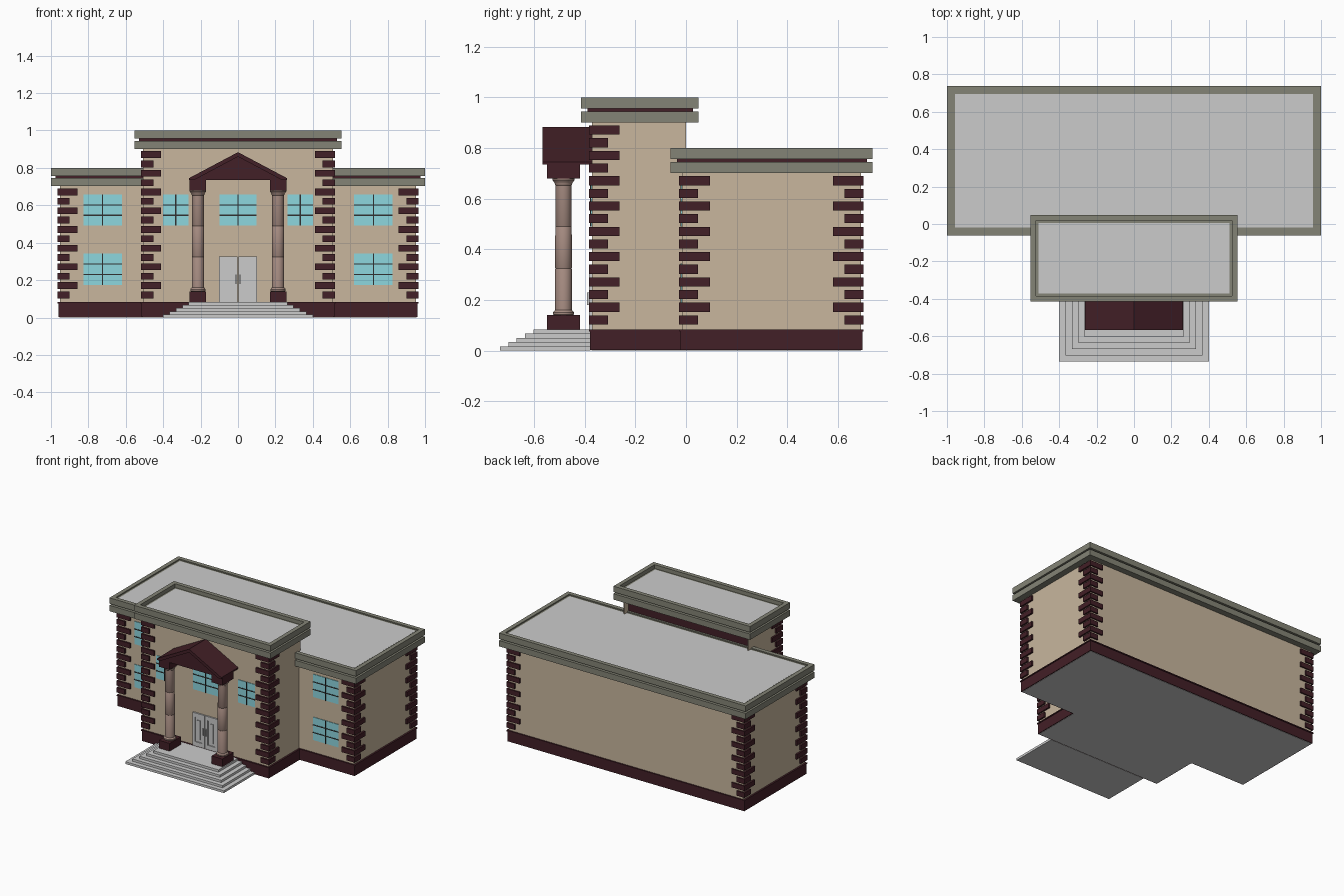
import bpy, bmesh, math

if "Cube" in bpy.data.objects:
    bpy.data.objects.remove(bpy.data.objects["Cube"])


def material(name, rgb):
    m = bpy.data.materials.new(name)
    m.diffuse_color = (*rgb, 1)
    m.use_nodes = True
    m.node_tree.nodes["Principled BSDF"].inputs["Base Color"].default_value = m.diffuse_color
    return m


TAN = material("tan_wall", (0.58, 0.47, 0.34))
RED = material("dark_red", (0.055, 0.014, 0.02))
STONE = material("cornice_stone", (0.23, 0.23, 0.18))
GLASS = material("window_glass", (0.27, 0.68, 0.74))
PINK = material("column_stone", (0.38, 0.26, 0.22))
DARK = material("mullion_dark", (0.03, 0.03, 0.03))


def finish(bm, name, mat):
    bmesh.ops.recalc_face_normals(bm, faces=bm.faces[:])
    me = bpy.data.meshes.new(name)
    bm.to_mesh(me)
    bm.free()
    ob = bpy.data.objects.new(name, me)
    bpy.context.collection.objects.link(ob)
    if mat:
        me.materials.append(mat)
    return ob


def add_box(bm, x0, x1, y0, y1, z0, z1):
    vs = bmesh.ops.create_cube(bm, size=1)["verts"]
    for v in vs:
        v.co = (x1 if v.co.x > 0 else x0, y1 if v.co.y > 0 else y0, z1 if v.co.z > 0 else z0)
    return vs


def boxes(name, mat, *dims):
    bm = bmesh.new()
    for d in dims:
        add_box(bm, *d)
    return finish(bm, name, mat)


def prism(name, mat, pts, y0, y1):
    bm = bmesh.new()
    f = bm.faces.new([bm.verts.new((x, y0, z)) for x, z in pts])
    ext = bmesh.ops.extrude_face_region(bm, geom=[f])["geom"]
    for v in ext:
        if isinstance(v, bmesh.types.BMVert):
            v.co.y = y1
    return finish(bm, name, mat)


# Walls; the front block leaves an inset dark panel at its back
boxes("main_walls", TAN, (-0.953, 0.953, -0.015, 0.692, 0.01, 0.705))
boxes("front_block_walls", TAN, (-0.507, 0.507, -0.372, -0.05, 0.01, 0.906),
      (-0.507, -0.497, -0.05, 0, 0.01, 0.906), (0.497, 0.507, -0.05, 0, 0.01, 0.906))
boxes("front_block_back_panel", RED, (-0.497, 0.497, -0.05, -0.045, 0.75, 0.906))

# Plinth with a thin lip, and the grey floor underneath
boxes("main_plinth", RED, (-0.961, 0.961, -0.021, 0.697, 0.002, 0.076),
      (-0.966, 0.966, -0.026, 0.702, 0.076, 0.084))
boxes("front_plinth", RED, (-0.515, 0.515, -0.379, 0, 0.002, 0.076),
      (-0.52, 0.52, -0.384, 0, 0.076, 0.084))
boxes("floor", None, (-0.955, 0.955, -0.016, 0.692, 0, 0.01),
      (-0.509, 0.509, -0.373, 0, 0, 0.01))


# Cornices: two stone slabs with a red band between, roof sunk in a rim
def cornice(name, x, y0, y1, z, sink):
    boxes(name + "_lower", STONE, (-x, x, y0, y1, z, z + 0.043))
    boxes(name + "_band", RED, (-x + 0.025, x - 0.025, y0 + 0.026, y1 - 0.022, z + 0.043, z + 0.056))
    bm = bmesh.new()
    add_box(bm, -x, x, y0, y1, z + 0.055, z + 0.098)
    bm.normal_update()
    top = max(bm.faces, key=lambda f: f.calc_center_median().z)
    bmesh.ops.inset_region(bm, faces=[top], thickness=0.043)
    ext = bmesh.ops.extrude_face_region(bm, geom=[top])["geom"]
    bmesh.ops.translate(bm, vec=(0, 0, -sink), verts=[g for g in ext if isinstance(g, bmesh.types.BMVert)])
    if top.is_valid:
        bmesh.ops.delete(bm, geom=[top], context="FACES_ONLY")
    ob = finish(bm, name + "_rim", STONE)
    boxes(name + "_roof", None, (-x + 0.043, x - 0.043, y0 + 0.043, y1 - 0.043,
                                 z + 0.06, z + 0.0985 - sink))
    return ob


cornice("main_cornice", 1.0, -0.061, 0.737, 0.702, 0.008)
cornice("front_cornice", 0.554, -0.415, 0.049, 0.902, 0.028)


# Corner stones alternating short and long
def quoins(name, cx, cy, sy, rows):
    bm = bmesh.new()
    for s in (-1, 1):
        for k in range(rows):
            lx, ly = (0.107, 0.122) if k % 2 else (0.066, 0.075)
            xs = sorted((s * cx, s * (cx - lx)))
            ys = sorted((cy, cy + sy * ly))
            z = 0.103 + 0.05 * k
            add_box(bm, *xs, *ys, z, z + 0.036)
    finish(bm, name, RED)


quoins("front_block_quoins", 0.519, -0.384, 1, 16)
quoins("main_front_quoins", 0.966, -0.027, 1, 12)
quoins("main_back_quoins", 0.966, 0.702, -1, 12)


# Windows: glass with one upright and two crossbars
def window(name, x0, x1, z0, z1, y):
    boxes(name + "_glass", GLASS, (x0, x1, y - 0.004, y + 0.005, z0, z1))
    xm, t = (x0 + x1) / 2, 0.003
    bars = [(xm - t, xm + t, y - 0.007, y, z0, z1)]
    for k in (1, 2):
        zc = z0 + (z1 - z0) * k / 3
        bars.append((x0, x1, y - 0.007, y, zc - t, zc + t))
    boxes(name + "_bars", DARK, *bars)


window("centre_window", -0.1, 0.1, 0.491, 0.658, -0.372)
for side, s in (("left", -1), ("right", 1)):
    a, b = sorted((s * 0.265, s * 0.4))
    window(side + "_narrow_window", a, b, 0.491, 0.658, -0.372)
    a, b = sorted((s * 0.62, s * 0.827))
    window(side + "_upper_window", a, b, 0.491, 0.658, -0.015)
    window(side + "_lower_window", a, b, 0.175, 0.343, -0.015)

# Double door with raised frames and handles
for side, s in (("left", -1), ("right", 1)):
    def bx(a, b, y, z0, z1):
        return (*sorted((s * a, s * b)), y, -0.37, z0, z1)
    boxes(side + "_door", None, bx(0.002, 0.102, -0.376, 0.083, 0.325),
          bx(0.002, 0.022, -0.383, 0.083, 0.325), bx(0.082, 0.102, -0.383, 0.083, 0.325),
          bx(0.022, 0.082, -0.383, 0.083, 0.115), bx(0.022, 0.082, -0.383, 0.295, 0.325),
          bx(0.04, 0.064, -0.382, 0.135, 0.275), bx(0.008, 0.014, -0.392, 0.18, 0.23))

# Steps on three sides
boxes("steps", None, *[(-0.4 + 0.034 * k, 0.4 - 0.034 * k, -0.735 + 0.033 * k, -0.378,
                        0.0166 * k, 0.0166 * (k + 1)) for k in range(5)])


# Columns: turned profile between square blocks
def lathe(name, mat, profile, x, y, n=32):
    bm = bmesh.new()
    rings = [[bm.verts.new((x + r * math.cos(2 * math.pi * i / n), y + r * math.sin(2 * math.pi * i / n), z))
              for i in range(n)] for r, z in profile]
    for a, b in zip(rings, rings[1:]):
        for i in range(n):
            bm.faces.new((a[i], a[(i + 1) % n], b[(i + 1) % n], b[i]))
    bm.faces.new(rings[0])
    bm.faces.new(rings[-1])
    ob = finish(bm, name, mat)
    bpy.context.view_layer.objects.active = ob
    ob.select_set(True)
    bpy.ops.object.shade_smooth_by_angle(angle=math.radians(35))
    ob.select_set(False)


for side, s in (("left", -1), ("right", 1)):
    x, y = s * 0.214, -0.484
    boxes(side + "_column_blocks", RED, (x - 0.044, x + 0.044, y - 0.065, y + 0.065, 0.082, 0.14),
          (x - 0.044, x + 0.044, y - 0.065, y + 0.065, 0.68, 0.738))
    lathe(side + "_column_shaft", PINK,
          [(0.033, 0.14), (0.033, 0.322), (0.0318, 0.324), (0.033, 0.326), (0.0325, 0.488),
           (0.0312, 0.49), (0.0325, 0.492), (0.031, 0.66)], x, y)
    lathe(side + "_column_foot", PINK,
          [(0.037, 0.139), (0.041, 0.143), (0.041, 0.151), (0.037, 0.156), (0.033, 0.16)], x, y)
    lathe(side + "_column_capital", PINK,
          [(0.031, 0.652), (0.034, 0.656), (0.034, 0.66), (0.038, 0.666), (0.044, 0.674), (0.044, 0.681)], x, y)

# Gabled porch roof
prism("porch_gable", RED, [(-0.245, 0.735), (0.245, 0.735), (0, 0.868)], -0.552, -0.37)
prism("porch_roof", RED, [(-0.262, 0.735), (-0.235, 0.735), (0, 0.86), (0.235, 0.735),
                          (0.262, 0.735), (0.262, 0.745), (0, 0.884), (-0.262, 0.745)], -0.567, -0.37)
